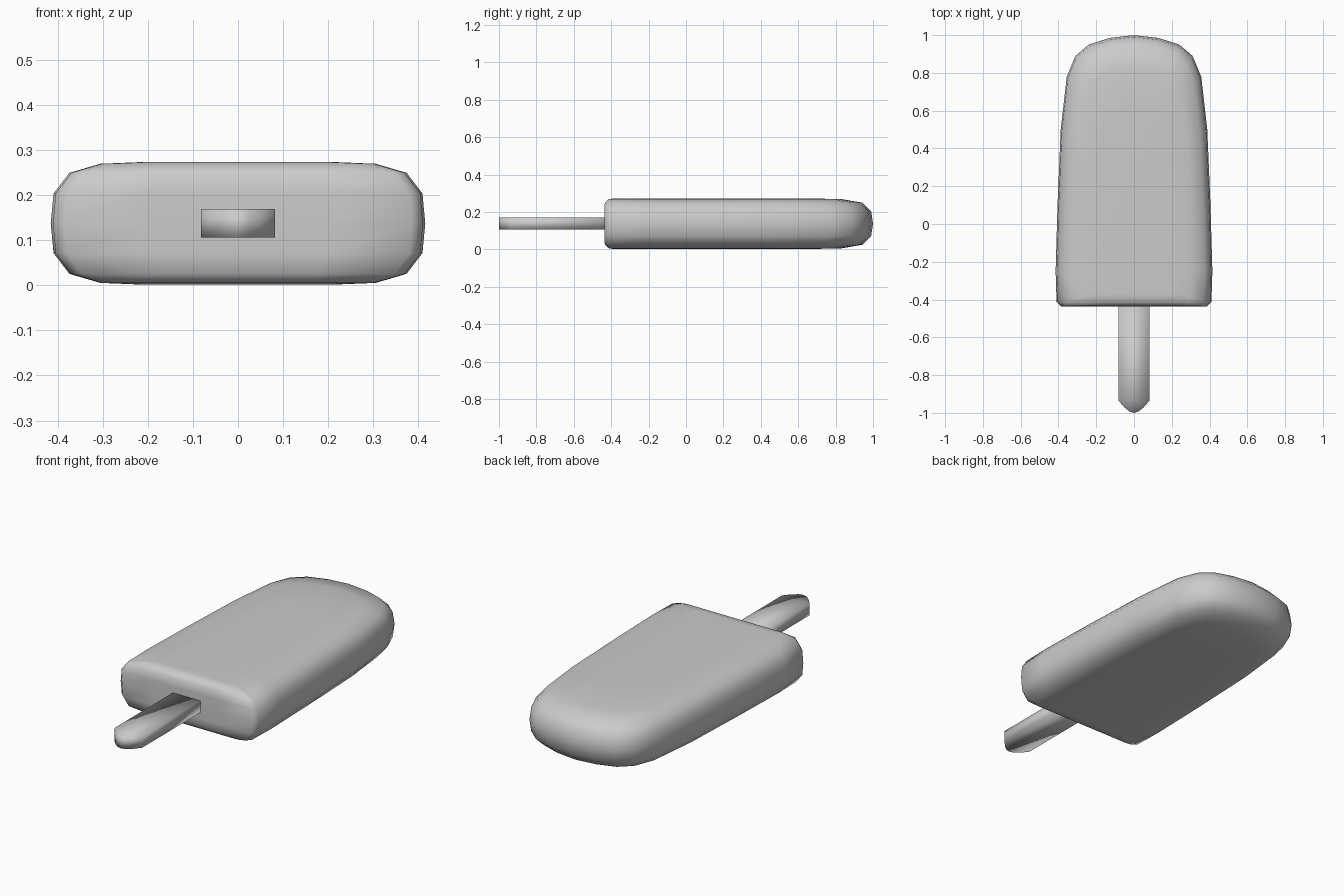
import bpy, bmesh

if "Cube" in bpy.data.objects:
    bpy.data.objects.remove(bpy.data.objects["Cube"])


def mirrored(half):
    """Close a right-hand half outline (bottom centre to top centre)."""
    return half + [(-x, y) for x, y in reversed(half[1:-1])]


def loft(name, rings):
    """Skin a stack of equal-length rings and cap both ends."""
    bm = bmesh.new()
    loops = [[bm.verts.new(p) for p in ring] for ring in rings]
    n = len(rings[0])
    for a, b in zip(loops, loops[1:]):
        for i in range(n):
            j = (i + 1) % n
            bm.faces.new((a[i], a[j], b[j], b[i]))
    bm.faces.new(loops[0][::-1])
    bm.faces.new(loops[-1])
    bmesh.ops.recalc_face_normals(bm, faces=bm.faces[:])
    for f in bm.faces:
        f.smooth = True
    mesh = bpy.data.meshes.new(name)
    bm.to_mesh(mesh)
    bm.free()
    obj = bpy.data.objects.new(name, mesh)
    bpy.context.collection.objects.link(obj)
    return obj


# Ice body: one outline, shrunk level by level towards both broad faces
BASE, MID = -0.437, 0.137
outline = mirrored([(0, BASE), (0.2, BASE), (0.385, BASE), (0.41, -0.413),
                    (0.415, -0.25), (0.405, 0.1), (0.388, 0.5), (0.356, 0.78),
                    (0.31, 0.89), (0.24, 0.95), (0.13, 0.985), (0, 1.0)])
# width scale, stick-end inset, far-end y, height from the middle
levels = [(1, 0, 1.0, 0), (0.985, 0, 0.99, 0.066), (0.9, 0.003, 0.945, 0.112),
          (0.735, 0.025, 0.83, 0.132), (0.5, 0.06, 0.6, 0.136)]


def body_ring(level, side):
    sx, inset, top, h = level
    low = BASE + inset
    return [(x * sx, low + (y - BASE) / (1 - BASE) * (top - low), MID + side * h)
            for x, y in outline]


loft("ice_body", [body_ring(l, -1) for l in reversed(levels)]
     + [body_ring(l, 1) for l in levels[1:]])

# Flat stick with a rounded tip, running a little way into the ice
stick = mirrored([(0, -1.0), (0.025, -0.992), (0.052, -0.97), (0.082, -0.935),
                  (0.082, -0.4), (0, -0.4)])
loft("stick", [[(x, y, z) for x, y in stick] for z in (0.106, 0.169)])
